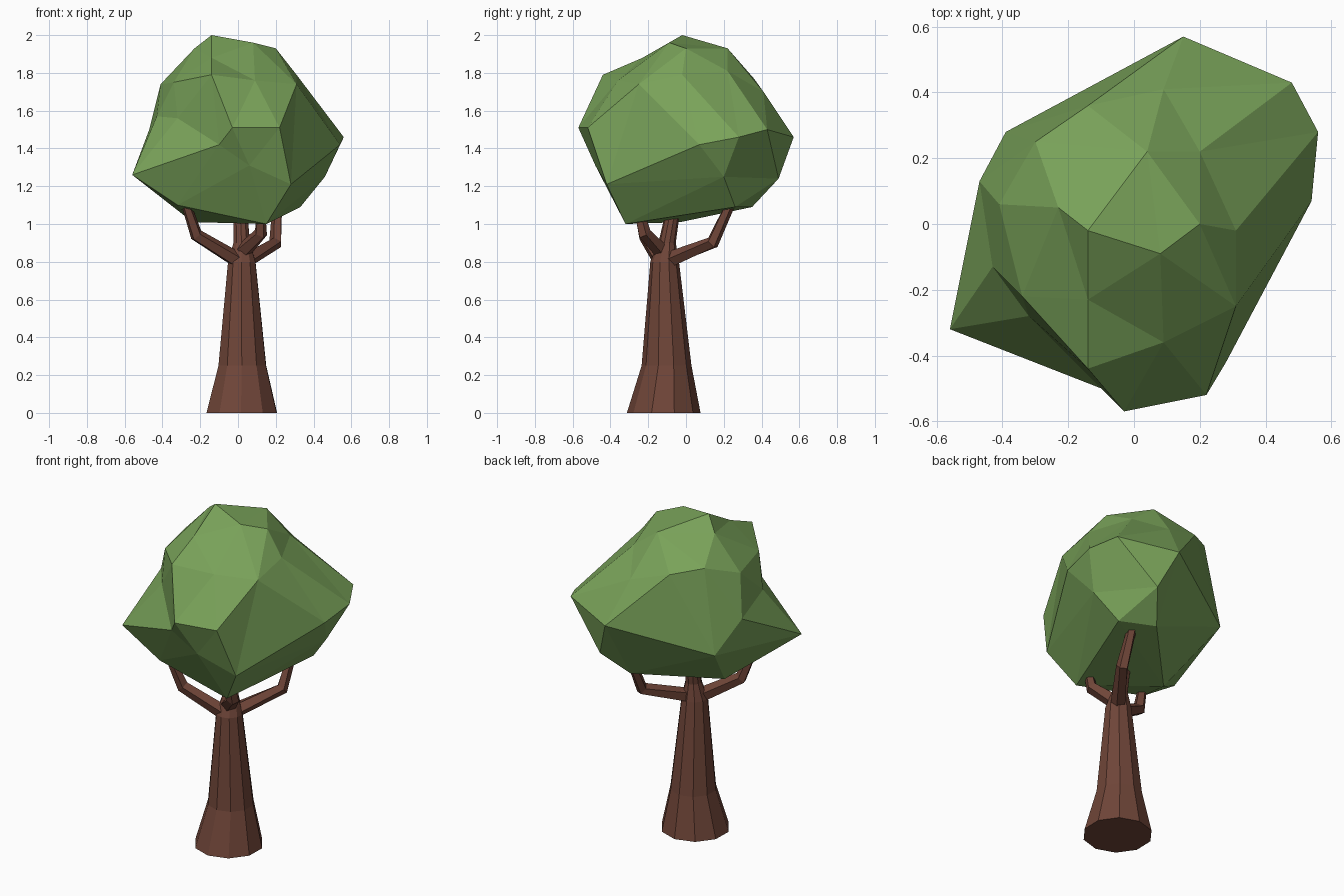
import bpy, bmesh, math
from mathutils import Vector

if "Cube" in bpy.data.objects:
    bpy.data.objects.remove(bpy.data.objects["Cube"])


def material(name, rgb):
    m = bpy.data.materials.new(name)
    m.diffuse_color = (*rgb, 1)
    m.use_nodes = True
    m.node_tree.nodes["Principled BSDF"].inputs["Base Color"].default_value = m.diffuse_color
    return m


def finish(bm, name, mat):
    bmesh.ops.recalc_face_normals(bm, faces=bm.faces)
    me = bpy.data.meshes.new(name)
    bm.to_mesh(me)
    bm.free()
    me.materials.append(mat)
    ob = bpy.data.objects.new(name, me)
    bpy.context.collection.objects.link(ob)
    return ob


def tube(name, path, radii, sides, mat, level=False):
    """Flat-sided tapering tube along a path, capped; level keeps its rings horizontal."""
    pts = [Vector(p) for p in path]
    bm = bmesh.new()
    rings = []
    for i, p in enumerate(pts):
        d = pts[min(i + 1, len(pts) - 1)] - pts[max(i - 1, 0)]
        if level:
            d = Vector((0, 0, 1))
        side = d.cross(Vector((0.3, -1, 0))).normalized()
        up = side.cross(d).normalized()
        rings.append([bm.verts.new(p + radii[i] * (
            side * math.cos(2 * math.pi * k / sides) + up * math.sin(2 * math.pi * k / sides)))
            for k in range(sides)])
    for a, b in zip(rings, rings[1:]):
        for k in range(sides):
            j = (k + 1) % sides
            bm.faces.new((a[k], a[j], b[j], b[k]))
    bm.faces.new(rings[0])
    bm.faces.new(rings[-1])
    return finish(bm, name, mat)


bark = material("bark", (0.16, 0.06, 0.04))
leaf = material("leaf", (0.19, 0.36, 0.10))

# Trunk with flared foot, running up into the central branch
tube("trunk", [(0.02, -0.118, 0), (0.023, -0.103, 0.25), (0.02, -0.113, 0.8),
               (0.02, -0.10, 0.90), (0.01, -0.06, 1.12)],
     [0.195, 0.132, 0.076, 0.046, 0.035], 10, bark, level=True)

# Bent side branches
branches = {
    "left_branch": [(0.01, -0.13, 0.80), (-0.22, -0.22, 0.94), (-0.28, -0.26, 1.12)],
    "right_branch": [(0.04, -0.09, 0.81), (0.20, 0.14, 0.90), (0.21, 0.25, 1.14)],
    "front_branch": [(0.03, -0.13, 0.86), (0.12, -0.22, 0.95), (0.12, -0.25, 1.06)],
}
for name, path in branches.items():
    tube(name, path, [0.044, 0.036, 0.026], 5, bark)

# Faceted crown: corner points by height tier
top = [(-.14, -.02, 2.0), (.20, 0, 1.93), (.20, .22, 1.81), (.04, .22, 1.93),
       (.08, -.09, 1.96), (-.14, -.23, 1.88), (-.23, .05, 1.93)]
shoulder = [(.31, -.02, 1.79), (-.14, -.44, 1.79), (.09, -.36, 1.76), (.31, -.25, 1.74),
            (-.34, -.22, 1.75), (-.41, .06, 1.74), (-.30, .25, 1.81), (-.14, .36, 1.77),
            (.09, .41, 1.70)]
waist = [(-.03, -.57, 1.51), (.22, -.52, 1.51), (.54, .07, 1.42), (.56, .28, 1.46),
         (.48, .43, 1.50), (.15, .57, 1.46), (-.39, .28, 1.31), (-.47, .13, 1.50),
         (-.43, -.13, 1.57), (-.32, -.28, 1.56), (-.10, -.50, 1.42), (-.56, -.32, 1.26)]
belly = [(.28, -.42, 1.21), (.06, -.48, 1.31), (.46, .20, 1.25), (.24, .49, 1.24),
         (-.32, -.30, 1.10), (.33, .26, 1.09), (.13, .35, 1.09),
         (.15, -.32, 1.0), (-.24, -.03, 1.01)]
corners = [Vector(p) for p in top + shoulder + waist + belly]

# Skin the crown on a unit ball, then push the corners out so dents survive
centre = Vector((0, 0, 1.47))
bm = bmesh.new()
verts = [bm.verts.new((p - centre).normalized()) for p in corners]
bmesh.ops.convex_hull(bm, input=verts)
for v, p in zip(verts, corners):
    v.co = p
finish(bm, "foliage", leaf)
